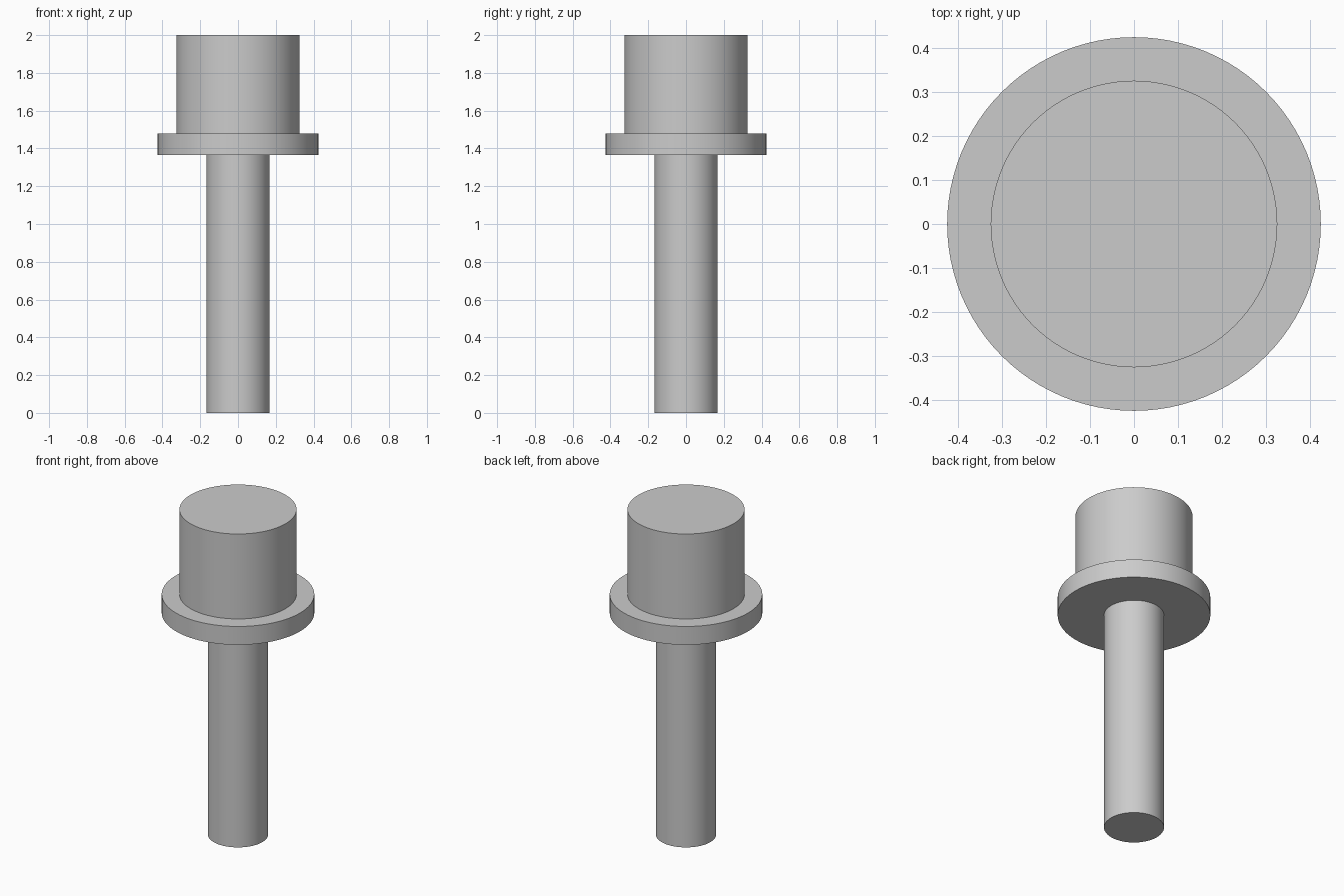
import bpy
import math

cube = bpy.data.objects.get("Cube")
if cube:
    bpy.data.objects.remove(cube, do_unlink=True)

# Single plain grey material
grey = bpy.data.materials.new("plain_grey")
grey.use_nodes = True
colour = (0.6, 0.6, 0.6, 1.0)
grey.diffuse_color = colour
grey.node_tree.nodes["Principled BSDF"].inputs["Base Color"].default_value = colour


def cylinder(name, radius, bottom, top):
    """Upright round part between two heights, with crisp rims."""
    bpy.ops.mesh.primitive_cylinder_add(
        vertices=96, radius=radius, depth=top - bottom,
        location=(0, 0, (bottom + top) / 2))
    part = bpy.context.object
    part.name = name
    part.data.name = name
    part.data.materials.append(grey)
    bpy.ops.object.shade_smooth_by_angle(angle=math.radians(30))
    return part


SHAFT_TOP = 1.365
FLANGE_TOP = 1.478

# Long shaft, wide flange and solid head stacked on one axis
cylinder("shaft", 0.167, 0.0, SHAFT_TOP)
cylinder("flange", 0.425, SHAFT_TOP, FLANGE_TOP)
cylinder("head", 0.326, FLANGE_TOP, 2.0)
